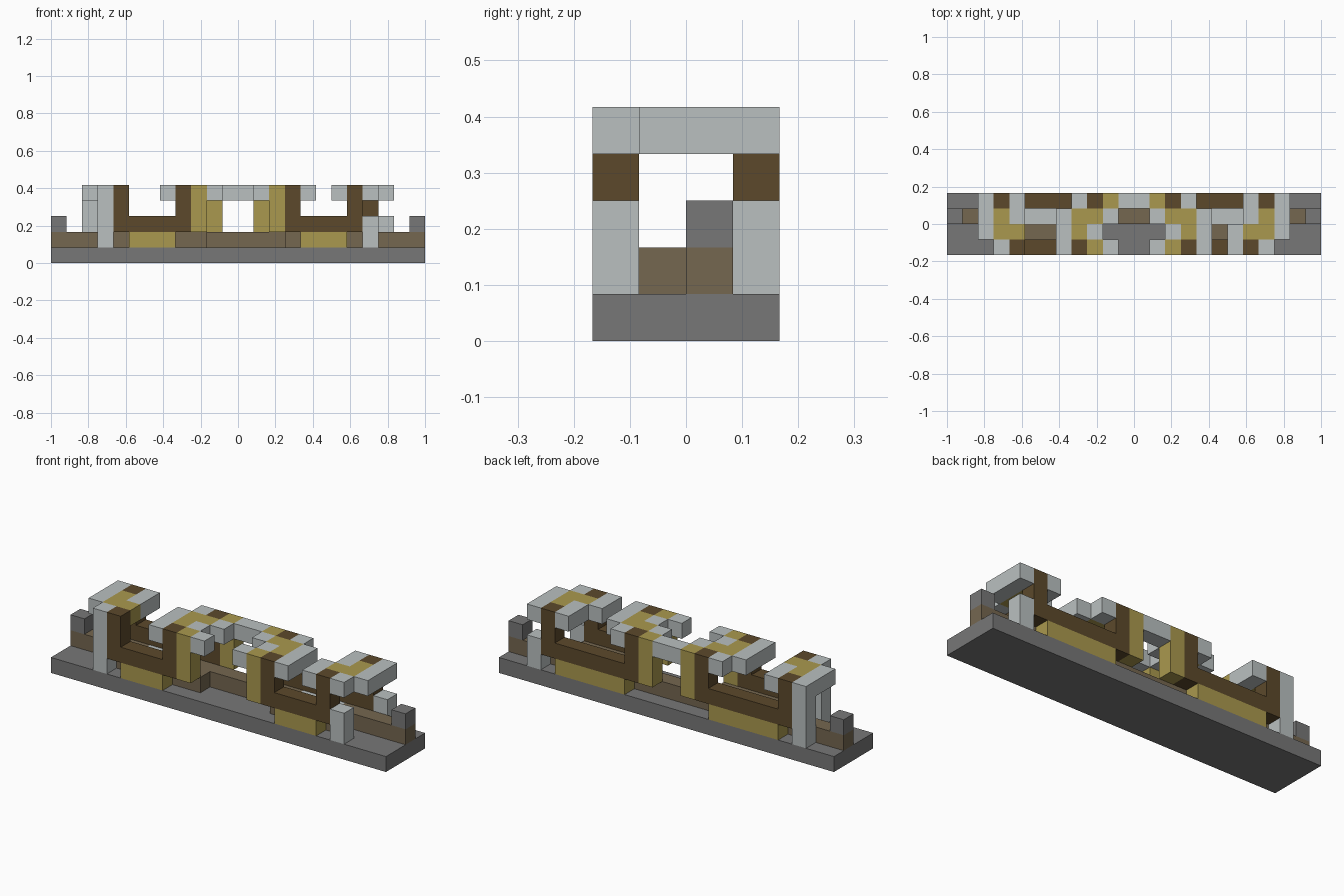
import bpy
import bmesh
from mathutils import Matrix, Vector

if "Cube" in bpy.data.objects:
    bpy.data.objects.remove(bpy.data.objects["Cube"], do_unlink=True)

COLS, ROWS = 24, 4
U = 2 / COLS  # edge of one block


def material(name, rgb):
    """Flat material from an sRGB byte colour."""
    linear = [((c / 255 + 0.055) / 1.055) ** 2.4 for c in rgb] + [1]
    mat = bpy.data.materials.new(name)
    mat.use_nodes = True
    mat.diffuse_color = linear
    bsdf = mat.node_tree.nodes["Principled BSDF"]
    bsdf.inputs["Base Color"].default_value = linear
    bsdf.inputs["Roughness"].default_value = 0.9
    return mat


stone = material("dark_stone", (119, 119, 119))
pale = material("pale_stone", (186, 192, 192))
gold = material("dull_gold", (170, 153, 78))
tan = material("tan_earth", (117, 103, 80))
brown = material("dark_brown", (92, 73, 43))


def part(name, mat, *boxes):
    """One object from boxes given as (columns, rows, layers), each a (first, last) pair."""
    bm = bmesh.new()
    for spans in boxes:
        low = Vector([s[0] for s in spans])
        high = Vector([s[1] + 1 for s in spans])
        centre = ((low + high) / 2 - Vector((COLS / 2, ROWS / 2, 0))) * U
        size = (high - low) * U
        bmesh.ops.create_cube(bm, size=1, matrix=Matrix.Translation(centre) @ Matrix.Diagonal(size.to_4d()))
    mesh = bpy.data.meshes.new(name)
    bm.to_mesh(mesh)
    bm.free()
    mesh.materials.append(mat)
    obj = bpy.data.objects.new(name, mesh)
    bpy.context.collection.objects.link(obj)
    return obj


def flip(box):
    """Mirror a box across the middle of the length."""
    (a, b), rows, layers = box
    return (COLS - 1 - b, COLS - 1 - a), rows, layers


def pair(name, mat, *boxes):
    """The same part on both halves."""
    part("right_" + name, mat, *boxes)
    part("left_" + name, mat, *[flip(b) for b in boxes])


FRONT, NEAR, FAR, BACK = [(i, i) for i in range(ROWS)]

# Ground slab and the spine along it, with end posts
part("base_slab", stone, ((0, COLS - 1), (0, ROWS - 1), (0, 0)))
pair("spine", tan, ((0, 4), FAR, (1, 1)), ((8, 11), FAR, (1, 1)))
pair("spine_inlay", pale, ((5, 7), FAR, (1, 1)))
pair("end_post", stone, ((0, 0), FAR, (2, 2)))
part("right_inner_step", tan, ((4, 9), NEAR, (1, 1)))
part("left_inner_step", tan, ((15, 19), NEAR, (1, 1)))

# Low gold footings under the rails
pair("front_footing", gold, ((5, 7), FRONT, (1, 1)))
pair("back_footing", gold, ((4, 8), BACK, (1, 1)))

# Brown U-shaped frames: rail plus two uprights
pair("front_frame", brown, ((4, 8), FRONT, (2, 2)),
     ((4, 4), FRONT, (3, 4)), ((8, 8), FRONT, (3, 4)))
pair("back_frame", brown, ((3, 9), BACK, (2, 2)),
     ((3, 3), BACK, (3, 4)), ((9, 9), BACK, (3, 4)))

# Gold uprights beside the frames
pair("front_gold_upright", gold, ((9, 9), FRONT, (2, 4)))
pair("back_gold_upright", gold, ((10, 10), BACK, (2, 4)))

# Pale outer pillars, broken through on the left side
part("right_pillars", pale, ((3, 3), FRONT, (1, 4)), ((2, 2), BACK, (1, 4)))
part("left_pillars", pale, ((20, 20), FRONT, (1, 2)), ((21, 21), BACK, (1, 2)))

# Roof canopies: one map row per depth row, back to front
ROOF = (
    "....P...P..PP..P...P.P..",
    "..PGP..PGGP..PGGP..PGP..",
    "..PGG..PGP....PGP.PGGP..",
    ".......P..P..P..P.P.P...",
)


def runs(text, letter):
    """First and last index of every unbroken run of a letter."""
    start = None
    for i, ch in enumerate(text + "."):
        if ch == letter and start is None:
            start = i
        elif ch != letter and start is not None:
            yield start, i - 1
            start = None


for name, letter, mat in (("roof_border", "P", pale), ("roof_centre", "G", gold)):
    part(name, mat, *[(run, (ROWS - 1 - i, ROWS - 1 - i), (4, 4))
                      for i, line in enumerate(ROOF) for run in runs(line, letter)])
